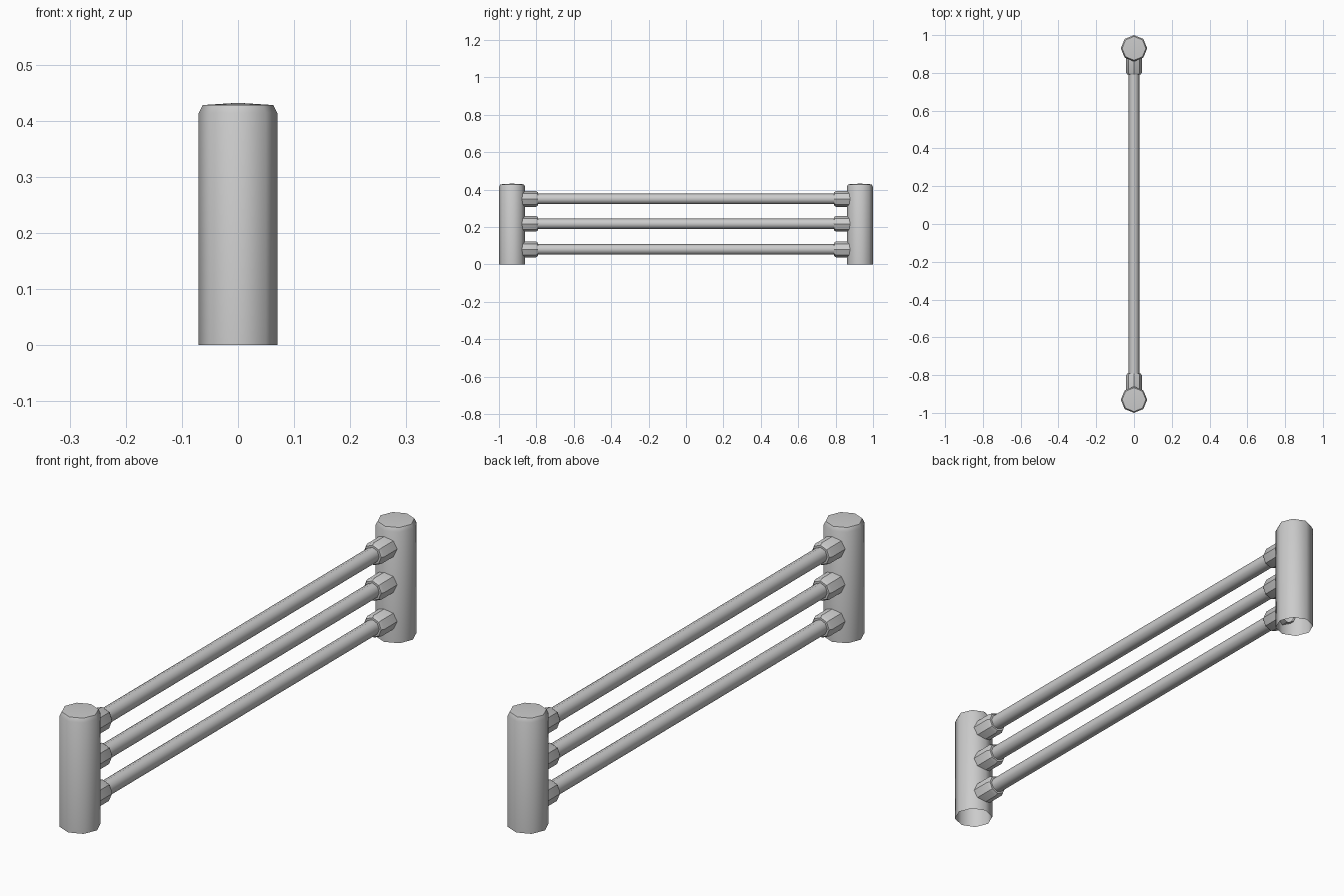
import bpy, bmesh, math
from mathutils import Matrix, Vector

if "Cube" in bpy.data.objects:
    bpy.data.objects.remove(bpy.data.objects["Cube"])

SIDES = 8


def lathe(name, profile, matrix, smooth=50, cap_end=False):
    """Eight-sided turned part from (radius, height) points along local z."""
    bm = bmesh.new()
    rings = []
    for r, h in profile:
        if r == 0:
            rings.append([bm.verts.new((0, 0, h))] * SIDES)
        else:
            rings.append([bm.verts.new((r * math.cos(2 * math.pi * i / SIDES),
                                        r * math.sin(2 * math.pi * i / SIDES), h))
                          for i in range(SIDES)])
    for a, b in zip(rings, rings[1:]):
        for i in range(SIDES):
            j = (i + 1) % SIDES
            quad = list(dict.fromkeys((a[i], a[j], b[j], b[i])))
            bm.faces.new(quad)
    if cap_end:
        bm.faces.new(rings[-1])
    bm.transform(matrix)
    mesh = bpy.data.meshes.new(name)
    bm.to_mesh(mesh)
    bm.free()
    ob = bpy.data.objects.new(name, mesh)
    bpy.context.collection.objects.link(ob)
    bpy.context.view_layer.objects.active = ob
    ob.select_set(True)
    bpy.ops.object.shade_smooth_by_angle(angle=math.radians(smooth))
    ob.select_set(False)
    return ob


rail_heights = {"lower": 0.08, "middle": 0.217, "upper": 0.35}

for side, s in (("front", -1), ("back", 1)):
    # Post: open underneath, chamfered and slightly domed on top
    lathe(f"{side}_post",
          [(0.07, 0), (0.07, 0.414), (0.063, 0.428), (0, 0.432)],
          Matrix.Translation((0, s * 0.93, 0)), smooth=46)
    # Collars: local z points from the post towards the middle
    turn = Matrix.Rotation(math.radians(90 * s), 4, 'X')
    for level, z in rail_heights.items():
        lathe(f"{side}_{level}_collar",
              [(0.042, 0), (0.042, 0.088), (0.036, 0.098)],
              Matrix.Translation((0, s * 0.89, z)) @ turn, smooth=30, cap_end=True)

# Rails spanning between the collars
for level, z in rail_heights.items():
    lathe(f"{level}_rail", [(0.028, -0.8), (0.028, 0.8)],
          Matrix.Translation((0, 0, z)) @ Matrix.Rotation(math.radians(90), 4, 'X'))
